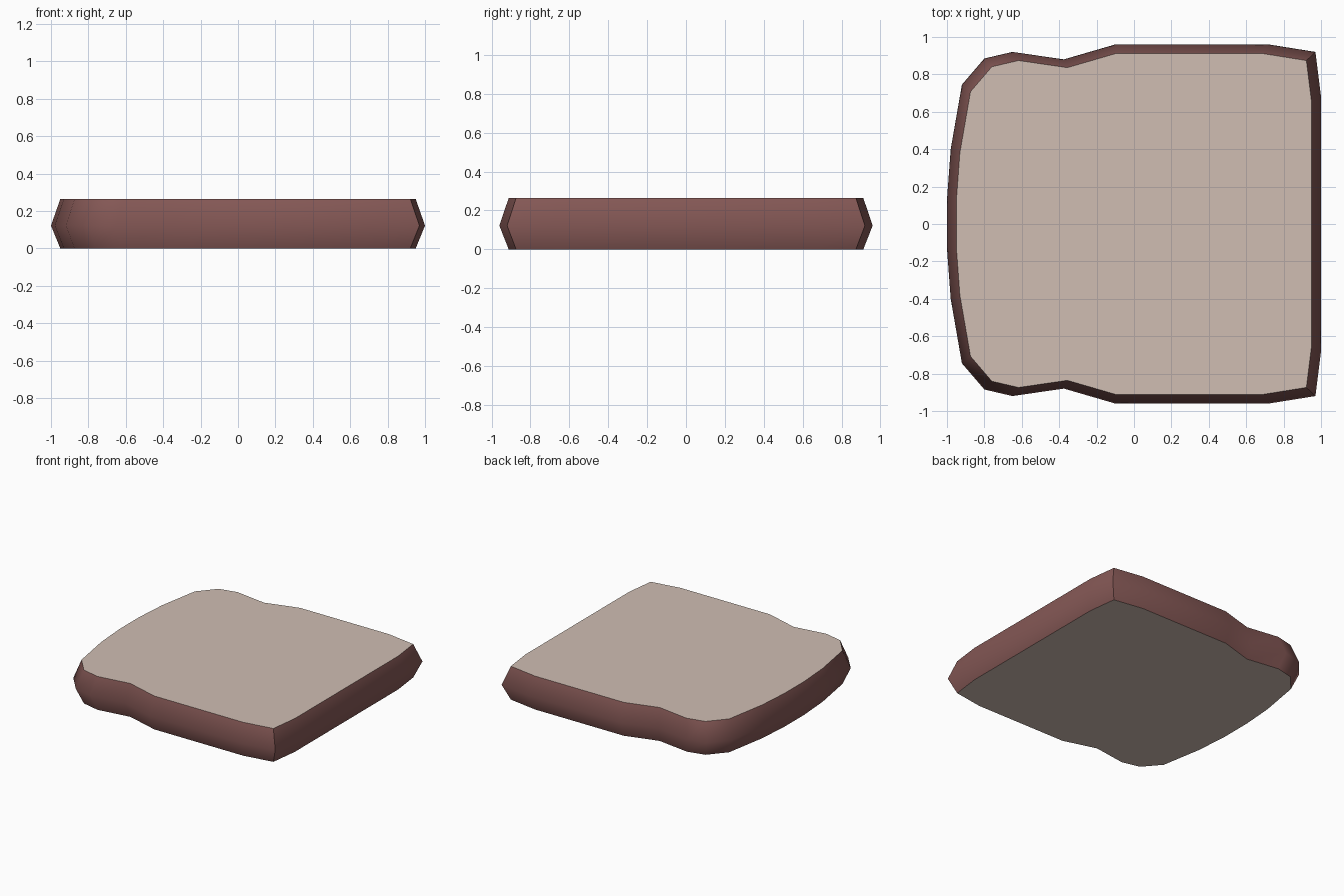
import bpy, bmesh, math

if "Cube" in bpy.data.objects:
    bpy.data.objects.remove(bpy.data.objects["Cube"])


def material(name, rgb):
    m = bpy.data.materials.new(name)
    m.diffuse_color = (*rgb, 1)
    m.use_nodes = True
    m.node_tree.nodes["Principled BSDF"].inputs["Base Color"].default_value = m.diffuse_color
    return m


# Half outline of the slice seen from above, mirrored across y
half = [(-1.0, 0.13), (-0.98, 0.40), (-0.92, 0.745), (-0.80, 0.885), (-0.65, 0.92),
        (-0.375, 0.88), (-0.10, 0.96), (0.72, 0.96), (0.97, 0.92), (1.0, 0.68)]
outline = [(x, -y) for x, y in half] + [(x, y) for x, y in reversed(half)]

# Rings: height and scale, widest near the middle
bm = bmesh.new()
rings = [[bm.verts.new((x * s, y * s, z)) for x, y in outline]
         for z, s in ((0.0, 0.95), (0.122, 1.0), (0.264, 0.95))]

# Crust band around the edge
n = len(outline)
for low, high in zip(rings, rings[1:]):
    for i in range(n):
        j = (i + 1) % n
        bm.faces.new((low[i], low[j], high[j], high[i])).material_index = 0

# Crumb faces on top and bottom
bm.faces.new(rings[2]).material_index = 1
bm.faces.new(rings[0][::-1]).material_index = 1
bmesh.ops.recalc_face_normals(bm, faces=bm.faces)

mesh = bpy.data.meshes.new("bread_slice")
bm.to_mesh(mesh)
bm.free()
mesh.materials.append(material("crust brown", (0.235, 0.098, 0.092)))
mesh.materials.append(material("crumb beige", (0.63, 0.515, 0.45)))
slice_obj = bpy.data.objects.new("bread_slice", mesh)
bpy.context.collection.objects.link(slice_obj)

# Rounded crust, sharp crumb border and corners
bpy.context.view_layer.objects.active = slice_obj
slice_obj.select_set(True)
bpy.ops.object.shade_smooth_by_angle(angle=math.radians(45))
